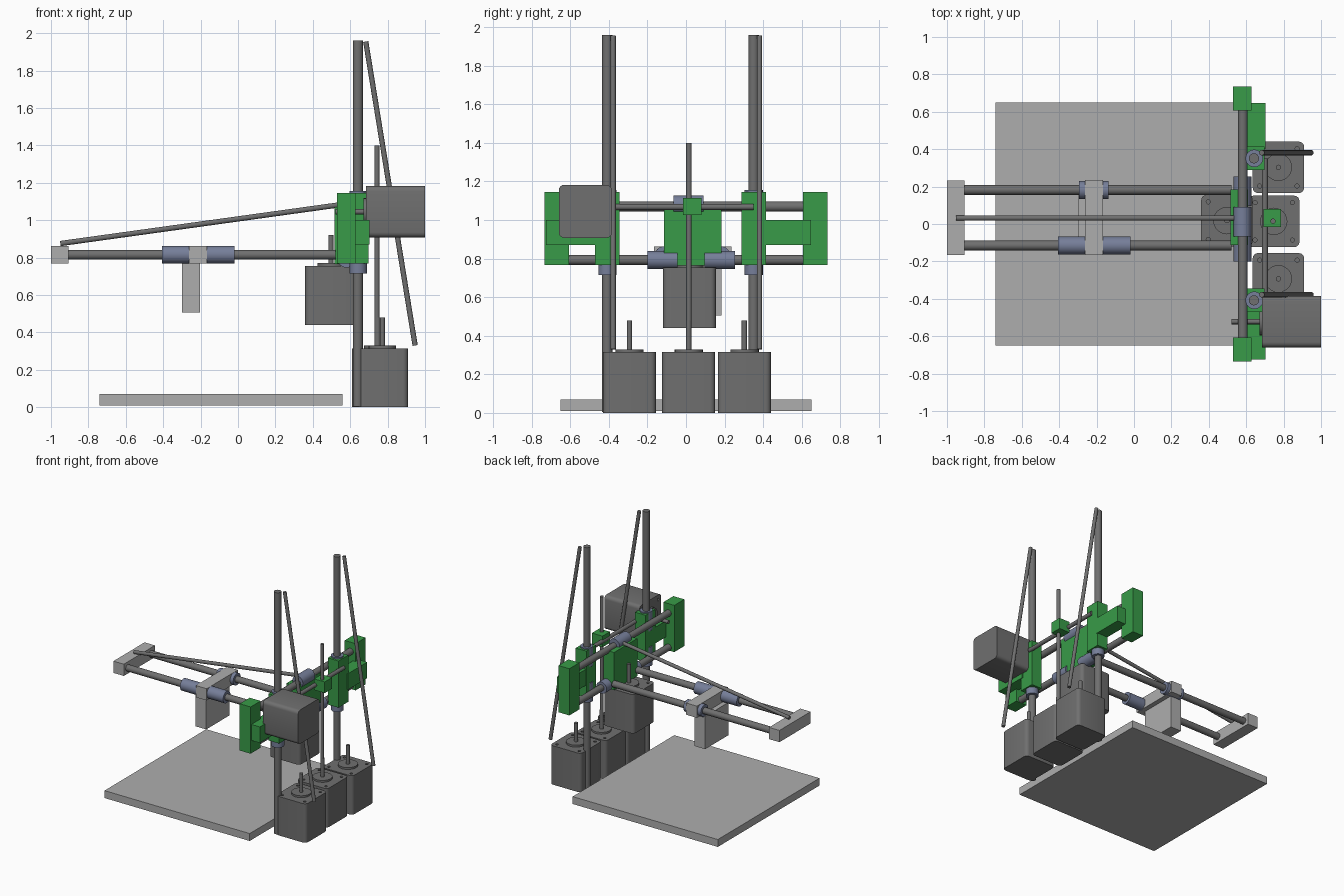
import bpy, bmesh, math
from mathutils import Matrix, Vector

if "Cube" in bpy.data.objects:
    bpy.data.objects.remove(bpy.data.objects["Cube"])


def material(name, rgb):
    m = bpy.data.materials.new(name)
    m.diffuse_color = (*rgb, 1.0)
    m.use_nodes = True
    m.node_tree.nodes["Principled BSDF"].inputs["Base Color"].default_value = m.diffuse_color
    return m


DARK = material("dark grey metal", (0.16, 0.16, 0.16))
LIGHT = material("light grey", (0.42, 0.42, 0.42))
GREEN = material("green plastic", (0.04, 0.33, 0.065))
BLUE = material("blue grey bearing", (0.18, 0.21, 0.32))


def finish(bm, name, mat, smooth=False):
    bmesh.ops.recalc_face_normals(bm, faces=bm.faces)
    me = bpy.data.meshes.new(name)
    bm.to_mesh(me)
    bm.free()
    ob = bpy.data.objects.new(name, me)
    bpy.context.collection.objects.link(ob)
    me.materials.append(mat)
    if smooth:
        bpy.ops.object.select_all(action='DESELECT')
        ob.select_set(True)
        bpy.context.view_layer.objects.active = ob
        bpy.ops.object.shade_smooth_by_angle(angle=math.radians(35))
    return ob


def box(name, xr, yr, zr, mat):
    bm = bmesh.new()
    size = [r[1] - r[0] for r in (xr, yr, zr)]
    mid = [(r[0] + r[1]) / 2 for r in (xr, yr, zr)]
    bmesh.ops.create_cube(bm, size=1, matrix=Matrix.Translation(mid) @ Matrix.Diagonal((*size, 1)))
    return finish(bm, name, mat)


def add_cyl(bm, a, b, r, seg=24):
    a, b = Vector(a), Vector(b)
    d = b - a
    rot = d.to_track_quat('Z', 'Y').to_matrix().to_4x4()
    bmesh.ops.create_cone(bm, cap_ends=True, segments=seg, radius1=r, radius2=r,
                          depth=d.length, matrix=Matrix.Translation((a + b) / 2) @ rot)


def rod(name, a, b, r, mat=DARK):
    bm = bmesh.new()
    add_cyl(bm, a, b, r)
    return finish(bm, name, mat, True)


def motor(name, base, rot=Matrix.Identity(4)):
    """Stepper motor: rounded body, face holes, boss and shaft along local +z."""
    place = Matrix.Translation(base) @ rot
    w, h = 0.275, 0.315
    bm = bmesh.new()
    bmesh.ops.create_cube(bm, size=1, matrix=Matrix.Translation((0, 0, h / 2)) @ Matrix.Diagonal((w, w, h, 1)))
    corners = [e for e in bm.edges if abs(e.verts[0].co.z - e.verts[1].co.z) > 0.1]
    bmesh.ops.bevel(bm, geom=corners, offset=0.028, segments=4, profile=0.5, affect='EDGES')
    bm.transform(place)
    body = finish(bm, name + "_body", DARK, True)
    # screw holes in the face
    bm = bmesh.new()
    for sx in (-1, 1):
        for sy in (-1, 1):
            add_cyl(bm, (sx * 0.1, sy * 0.1, h - 0.03), (sx * 0.1, sy * 0.1, h + 0.02), 0.011, 12)
    bm.transform(place)
    cutter = finish(bm, name + "_hole_cutter", DARK)
    cutter.hide_render = True
    cutter.hide_viewport = True
    cut = body.modifiers.new("screw holes", 'BOOLEAN')
    cut.operation = 'DIFFERENCE'
    cut.solver = 'EXACT'
    cut.object = cutter
    rod(name + "_boss", place @ Vector((0, 0, h - 0.005)), place @ Vector((0, 0, h + 0.015)), 0.073)
    rod(name + "_shaft", place @ Vector((0, 0, h)), place @ Vector((0, 0, h + 0.165)), 0.014)


# print bed
box("print_bed", (-0.74, 0.56), (-0.65, 0.65), (0.01, 0.07), LIGHT)

# motors: three on the floor, one under the arm, one lying on its side
motor("left_floor_motor", (0.772, 0.303, 0))
motor("middle_floor_motor", (0.747, 0.014, 0))
motor("right_floor_motor", (0.772, -0.293, 0))
motor("arm_motor", (0.497, 0.018, 0.44))
motor("side_motor", (1.0, -0.522, 1.045), Matrix.Rotation(-math.pi / 2, 4, 'Y'))

# lead screw with its nut block and cross rod
rod("lead_screw", (0.743, 0.015, 0.33), (0.743, 0.015, 1.40), 0.014)
box("nut_block", (0.692, 0.787), (-0.015, 0.08), (1.025, 1.115), GREEN)
rod("nut_cross_rod", (0.70, -0.37, 1.068), (0.70, 0.35, 1.068), 0.016)

# upright rods, slanted braces, bearings and their holders
for side, y, arm, end in (("left", 0.351, (0.40, 0.648), (0.607, 0.735)),
                          ("right", -0.408, (-0.725, -0.45), (-0.735, -0.607))):
    rod(side + "_upright_rod", (0.641, y, 0.005), (0.641, y, 1.96), 0.027)
    rod(side + "_slanted_brace", (0.683, y + 0.03, 1.955), (0.947, y + 0.03, 0.33), 0.014)
    rod(side + "_upright_bearing_low", (0.643, y, 0.715), (0.643, y, 0.87), 0.047, BLUE)
    rod(side + "_upright_bearing_high", (0.643, y, 1.0), (0.643, y, 1.155), 0.047, BLUE)
    box(side + "_upright_holder", (0.603, 0.698), (y - 0.063, y + 0.063), (0.767, 1.145), GREEN)
    box(side + "_side_arm", (0.604, 0.703), arm, (0.87, 1.0), GREEN)
    box(side + "_end_block", (0.53, 0.628), end, (0.767, 1.145), GREEN)

# cross rods between the end blocks
for name, z in (("upper", 1.07), ("lower", 0.793)):
    rod(name + "_cross_rod", (0.582, -0.63, z), (0.582, 0.63, z), 0.026)

# central carriage sliding on the cross rods
box("central_carriage", (0.515, 0.61), (-0.113, 0.185), (0.765, 1.07), GREEN)
for name, y, z in (("top", 0.012, 1.08), ("bottom_left", 0.175, 0.793), ("bottom_right", -0.122, 0.793)):
    rod(name + "_carriage_bearing", (0.58, y - 0.078, z), (0.58, y + 0.078, z), 0.047, BLUE)

# horizontal arm: two rods, tie rod and end piece
for name, y in (("left", 0.182), ("right", -0.115)):
    rod(name + "_arm_rod", (-0.96, y, 0.815), (0.52, y, 0.815), 0.026)
rod("arm_tie_rod", (-0.95, 0.032, 0.875), (0.55, 0.032, 1.083), 0.014)
box("arm_end_piece", (-1.0, -0.907), (-0.165, 0.233), (0.768, 0.863), LIGHT)

# tool head with three bearings on the arm rods
for name, x, y in (("left", -0.215, 0.182), ("right_outer", -0.328, -0.115), ("right_inner", -0.098, -0.115)):
    rod(name + "_tool_bearing", (x - 0.078, y, 0.815), (x + 0.078, y, 0.815), 0.048, BLUE)
box("tool_bridge", (-0.262, -0.165), (-0.165, 0.235), (0.768, 0.863), LIGHT)
box("tool_block", (-0.30, -0.203), (-0.117, 0.183), (0.505, 0.77), LIGHT)
